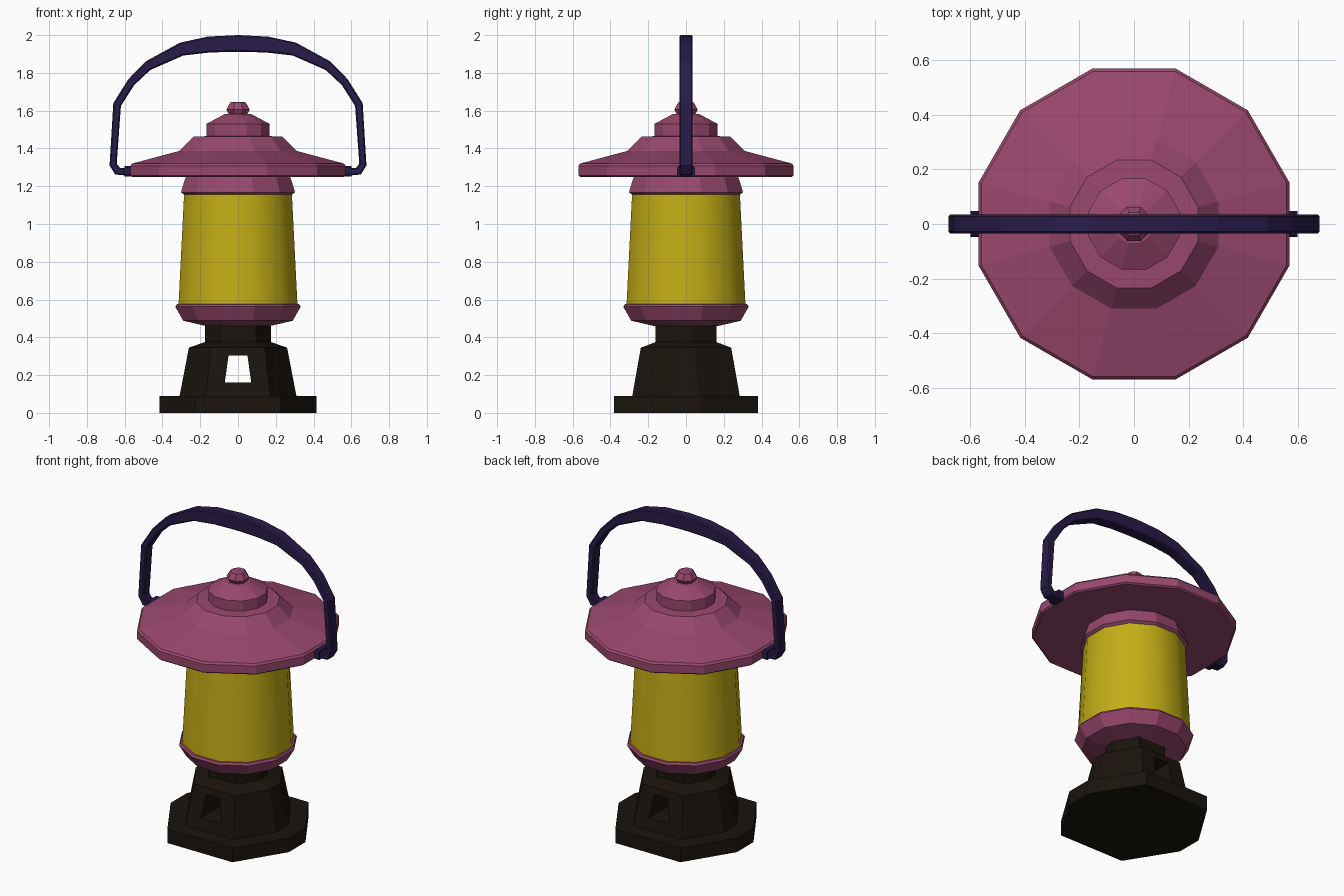
import bpy, bmesh, math
from mathutils import Vector

if "Cube" in bpy.data.objects:
    bpy.data.objects.remove(bpy.data.objects["Cube"])


def material(name, rgb):
    m = bpy.data.materials.new(name)
    m.diffuse_color = (*rgb, 1)
    m.use_nodes = True
    m.node_tree.nodes["Principled BSDF"].inputs["Base Color"].default_value = m.diffuse_color
    return m


PINK = material("pink", (0.32, 0.065, 0.155))
YELLOW = material("yellow", (0.55, 0.42, 0.008))
BLACK = material("black", (0.010, 0.007, 0.004))
PURPLE = material("purple", (0.022, 0.011, 0.065))


def loft(name, rings, mat=None, smooth=False):
    """Skin a list of equal-length point rings and cap both ends."""
    bm = bmesh.new()
    rows = [[bm.verts.new(p) for p in ring] for ring in rings]
    n = len(rows[0])
    for a, b in zip(rows, rows[1:]):
        for i in range(n):
            f = bm.faces.new((a[i], a[(i + 1) % n], b[(i + 1) % n], b[i]))
            f.smooth = smooth
    bm.faces.new(rows[0])
    bm.faces.new(rows[-1])
    bmesh.ops.recalc_face_normals(bm, faces=bm.faces)
    me = bpy.data.meshes.new(name)
    bm.to_mesh(me)
    bm.free()
    ob = bpy.data.objects.new(name, me)
    bpy.context.collection.objects.link(ob)
    if mat:
        me.materials.append(mat)
    return ob


def lathe(name, profile, mat, n=12, smooth=False):
    """Faceted turning; profile radii are measured to the flats."""
    k = 1 / math.cos(math.pi / n)
    angles = [(i + 0.5) * 2 * math.pi / n for i in range(n)]
    return loft(name, [[(r * k * math.cos(a), r * k * math.sin(a), z) for a in angles]
                       for r, z in profile], mat, smooth)


# Foot parts share a hexagon-like outline with two clipped corners
OUTLINE = [(1, -0.2), (1, 0.2), (0.55, 0.92), (-0.55, 0.92),
           (-1, 0.2), (-1, -0.2), (-0.55, -0.92), (0.55, -0.92)]


def foot_part(name, profile):
    return loft(name, [[(x * r, y * r, z) for x, y in OUTLINE] for r, z in profile], BLACK)


foot_part("base_plate", [(0.415, 0), (0.415, 0.09)])
pedestal = foot_part("pedestal", [(0.31, 0.085), (0.26, 0.345), (0.175, 0.375), (0.175, 0.47)])

# Tapered window through the pedestal
cutter = loft("window_cutter", [[(-0.07, y, 0.16), (0.07, y, 0.16), (0.05, y, 0.305), (-0.05, y, 0.305)]
                                for y in (-0.6, 0.6)])
cutter.hide_render = True
mod = pedestal.modifiers.new("window", 'BOOLEAN')
mod.operation = 'DIFFERENCE'
mod.solver = 'EXACT'
mod.object = cutter
bpy.context.view_layer.objects.active = pedestal
bpy.ops.object.modifier_apply(modifier=mod.name)
bpy.data.objects.remove(cutter)

# Lamp body
lathe("lower_collar", [(0.17, 0.46), (0.29, 0.488), (0.332, 0.562), (0.325, 0.575), (0.30, 0.578)], PINK)
lathe("glass", [(0.315, 0.57), (0.285, 1.165)], YELLOW, smooth=True)
lathe("upper_collar", [(0.285, 1.155), (0.302, 1.168), (0.28, 1.24), (0.27, 1.26)], PINK)

# Stepped hat and finial
lathe("hat", [(0.56, 1.25), (0.57, 1.258), (0.57, 1.308), (0.56, 1.32), (0.31, 1.387),
              (0.235, 1.462), (0.167, 1.465), (0.167, 1.53), (0.07, 1.582)], PINK)
lathe("finial", [(0.045, 1.575), (0.062, 1.605), (0.042, 1.642), (0.032, 1.647)], PINK, n=8)

# Handle: outer and inner edge points from the right foot to the crown
OUTER = [(0.57, 1.255), (0.65, 1.262), (0.68, 1.31), (0.66, 1.64), (0.58, 1.767),
         (0.49, 1.86), (0.307, 1.96), (0.16, 1.992), (0, 2.0)]
INNER = [(0.57, 1.295), (0.625, 1.297), (0.642, 1.32), (0.62, 1.625), (0.55, 1.735),
         (0.465, 1.815), (0.29, 1.892), (0.15, 1.908), (0, 1.912)]
pairs = list(zip(OUTER, INNER))
pairs += [((-o[0], o[1]), (-i[0], i[1])) for o, i in reversed(pairs[:-1])]
W, C = 0.035, 0.007
rings = []
for o, i in pairs:
    o, i = Vector((o[0], 0, o[1])), Vector((i[0], 0, i[1]))
    c = (i - o).normalized() * C
    side = [(o, W - C), (o + c, W), (i - c, W), (i, W - C)]
    rings.append([p + Vector((0, w, 0)) for p, w in side] +
                 [p - Vector((0, w, 0)) for p, w in reversed(side)])
loft("handle", rings, PURPLE)

# Hinge blocks where the handle meets the brim
for s, label in ((1, "right"), (-1, "left")):
    loft(label + "_hinge", [[(s * x, y, z) for y, z in ((-0.047, 1.262), (-0.04, 1.252), (0.04, 1.252),
                             (0.047, 1.262), (0.047, 1.298), (0.04, 1.308), (-0.04, 1.308), (-0.047, 1.298))]
                            for x in (0.55, 0.60)], PURPLE)
